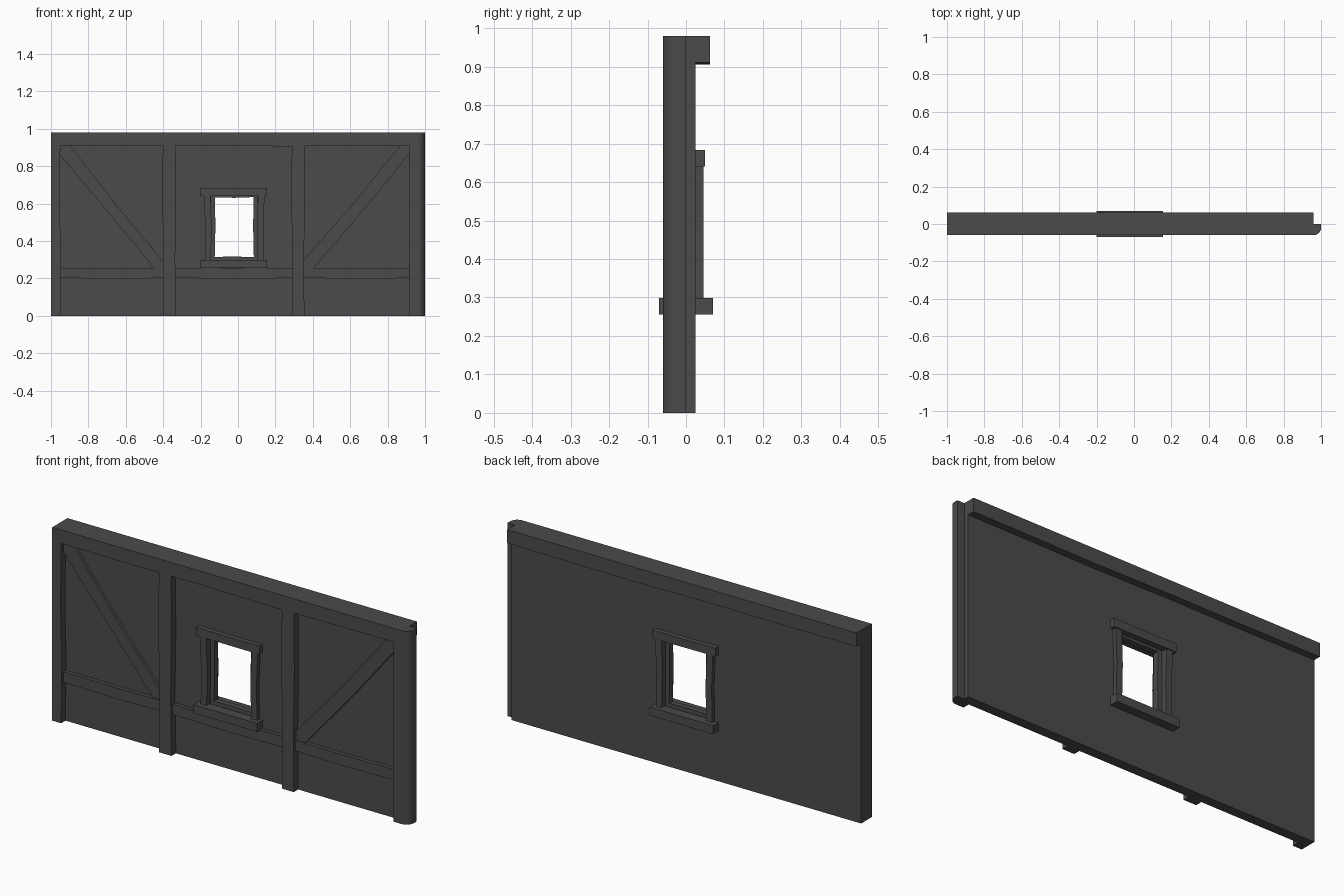
import bpy, bmesh, math

if "Cube" in bpy.data.objects:
    bpy.data.objects.remove(bpy.data.objects["Cube"])

# dark timber and plaster colour
dark = bpy.data.materials.new("dark_grey")
dark.diffuse_color = (0.07, 0.07, 0.07, 1)
dark.use_nodes = True
dark.node_tree.nodes["Principled BSDF"].inputs["Base Color"].default_value = dark.diffuse_color

def prism(name, pts, y0, y1):
    """Extrude an outline in the x-z plane from y0 to y1."""
    bm = bmesh.new()
    f = bm.faces.new([bm.verts.new((x, y0, z)) for x, z in pts])
    r = bmesh.ops.extrude_face_region(bm, geom=[f])
    for v in r["geom"]:
        if isinstance(v, bmesh.types.BMVert):
            v.co.y = y1
    return finish(name, bm)

def finish(name, bm):
    bmesh.ops.recalc_face_normals(bm, faces=bm.faces[:])
    me = bpy.data.meshes.new(name)
    bm.to_mesh(me)
    bm.free()
    me.materials.append(dark)
    ob = bpy.data.objects.new(name, me)
    bpy.context.collection.objects.link(ob)
    return ob

def box(name, x0, x1, y0, y1, z0, z1):
    return prism(name, [(x0, z0), (x1, z0), (x1, z1), (x0, z1)], y0, y1)

FACE = 0.025    # half thickness of the plaster panel
FRONT = -0.06   # front of the main timbers

# plaster panel with window opening
wall = box("wall_panel", -1, 0.96, -FACE, FACE, 0, 0.93)
cutter = box("window_cutter", -0.145, 0.105, -0.2, 0.2, 0.29, 0.65)
cutter.hide_render = True
mod = wall.modifiers.new("opening", "BOOLEAN")
mod.operation = "DIFFERENCE"
mod.solver = "EXACT"
mod.object = cutter
bpy.context.view_layer.objects.active = wall
bpy.ops.object.modifier_apply(modifier=mod.name)
bpy.data.objects.remove(cutter)

# top beam with slightly uneven underside
prism("top_beam", [(-1, 0.98), (-1, 0.911), (-0.55, 0.909), (-0.2, 0.911), (0.25, 0.906),
                   (0.6, 0.909), (0.96, 0.911), (0.96, 0.98)], FRONT, 0.062)

# upright timbers, hewn a little crooked
def post(name, x0, x1, left, right):
    zs = (0, 0.3, 0.6, 0.915)
    pts = [(x0 + d, z) for d, z in zip(left, zs)]
    pts += [(x1 + d, z) for d, z in reversed(list(zip(right, zs)))]
    prism(name, pts, FRONT, -FACE + 0.005)

post("left_post", -1, -0.95, (0, 0, 0, 0), (0, 0.003, -0.003, 0))
post("middle_post_left", -0.402, -0.333, (0, 0.003, -0.002, 0), (0.002, -0.003, 0.002, 0))
post("middle_post_right", 0.288, 0.355, (0, 0.004, -0.003, 0), (0, -0.003, 0.003, 0))

# corner post with rounded outer edge
bm = bmesh.new()
outline = [(1, 0), (0.915, 0), (0.915, FRONT)]
for i in range(7):
    a = math.radians(-90 + 15 * i)
    outline.append((0.96 + 0.04 * math.cos(a), -0.02 + 0.04 * math.sin(a)))
base = bm.faces.new([bm.verts.new((x, y, 0)) for x, y in outline])
r = bmesh.ops.extrude_face_region(bm, geom=[base])
for v in r["geom"]:
    if isinstance(v, bmesh.types.BMVert):
        v.co.z = 0.98
corner = finish("corner_post", bm)
corner.select_set(True)
bpy.context.view_layer.objects.active = corner
bpy.ops.object.shade_smooth_by_angle(angle=math.radians(30))

# horizontal rail in three lengths
for i, (x0, x1) in enumerate([(-0.955, -0.395), (-0.34, 0.295), (0.35, 0.92)]):
    xm = (x0 + x1) / 2
    prism("rail_%d" % i, [(x0, 0.203), (xm, 0.198), (x1, 0.202), (x1, 0.257),
                          (xm, 0.254), (x0, 0.256)], -0.045, -FACE + 0.005)

# diagonal braces
prism("brace_left", [(-0.955, 0.865), (-0.955, 0.915), (-0.9, 0.915), (-0.65, 0.592),
                     (-0.398, 0.29), (-0.398, 0.25), (-0.445, 0.25), (-0.68, 0.535)],
      -0.04, -FACE + 0.005)
prism("brace_right", [(0.92, 0.872), (0.92, 0.915), (0.87, 0.915), (0.62, 0.605),
                      (0.35, 0.297), (0.35, 0.25), (0.4, 0.25), (0.68, 0.575)],
      -0.04, -FACE + 0.005)

# window lintel and sill on both faces of the wall, jambs, recessed inner frame
for side, s in (("front", -1), ("back", 1)):
    prism("window_lintel_" + side, [(-0.2, 0.642), (0.155, 0.64), (0.155, 0.683),
                                    (-0.02, 0.681), (-0.2, 0.684)], s * 0.02, s * 0.05)
    prism("window_sill_" + side, [(-0.2, 0.256), (0.155, 0.256), (0.155, 0.299),
                                  (-0.2, 0.299)], s * 0.02, s * 0.07)
    for jamb, m in (("left", -1), ("right", 1)):
        c = -0.02
        prism("window_jamb_%s_%s" % (jamb, side),
              [(c + m * x, z) for x, z in [(0.125, 0.295), (0.121, 0.47), (0.127, 0.645),
                                           (0.162, 0.645), (0.155, 0.47), (0.158, 0.295)]],
              s * 0.02, s * 0.045)
for jamb, m in (("left", -1), ("right", 1)):
    prism("inner_frame_" + jamb,
          [(-0.02 + m * x, z) for x, z in [(0.128, 0.29), (0.128, 0.65), (0.103, 0.65),
                                           (0.101, 0.47), (0.105, 0.29)]], -0.015, 0.015)
prism("inner_frame_top", [(-0.128, 0.652), (-0.128, 0.634), (-0.02, 0.631),
                          (0.088, 0.635), (0.088, 0.652)], -0.014, 0.014)
prism("inner_frame_bottom", [(-0.128, 0.288), (-0.128, 0.315), (-0.02, 0.317),
                             (0.088, 0.314), (0.088, 0.288)], -0.014, 0.014)
